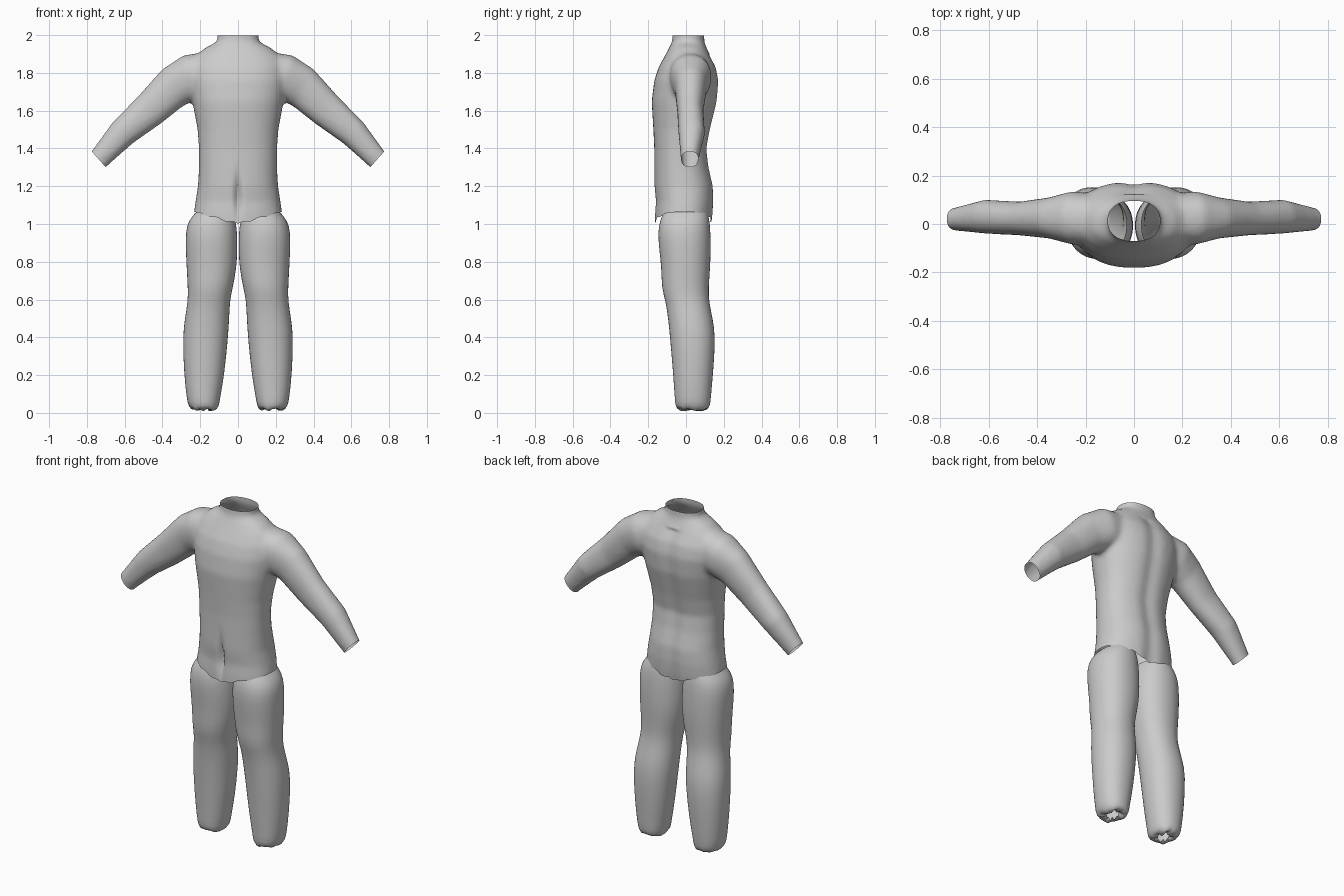
import bpy, bmesh, math, random
from mathutils import Vector

random.seed(4)
if "Cube" in bpy.data.objects:
    bpy.data.objects.remove(bpy.data.objects["Cube"])

fabric = bpy.data.materials.new("light grey fabric")
fabric.use_nodes = True
fabric.diffuse_color = (0.6, 0.6, 0.6, 1)
fabric.node_tree.nodes["Principled BSDF"].inputs["Base Color"].default_value = (0.6, 0.6, 0.6, 1)


def loft(bm, sections, sides=32, power=0.9, caps=True):
    """Skin rounded rings; each section is (x1, z1, x2, z2, y_front, y_back)."""
    rings = []
    for x1, z1, x2, z2, front, back in sections:
        ring = []
        for i in range(sides):
            t = 2 * math.pi * i / sides
            c = math.copysign(abs(math.cos(t)) ** power, math.cos(t))
            s = math.copysign(abs(math.sin(t)) ** power, math.sin(t))
            k = (c + 1) / 2
            y = (front + back) / 2 + s * (back - front) / 2
            ring.append(bm.verts.new((x1 + (x2 - x1) * k, y, z1 + (z2 - z1) * k)))
        rings.append(ring)
    for a, b in zip(rings, rings[1:]):
        for i in range(sides):
            j = (i + 1) % sides
            bm.faces.new((a[i], a[j], b[j], b[i]))
    if caps:
        bm.faces.new(rings[0])
        bm.faces.new(rings[-1])
    bmesh.ops.recalc_face_normals(bm, faces=bm.faces)
    return rings


def make_object(name, bm):
    mesh = bpy.data.meshes.new(name)
    bm.to_mesh(mesh)
    bm.free()
    mesh.materials.append(fabric)
    obj = bpy.data.objects.new(name, mesh)
    bpy.context.collection.objects.link(obj)
    return obj


def shade_smooth(obj):
    for p in obj.data.polygons:
        p.use_smooth = True


# Torso: height, half width, front, back
torso = [
    (0.94, 0.235, -0.165, 0.13), (1.05, 0.235, -0.165, 0.145),
    (1.12, 0.225, -0.16, 0.15), (1.2, 0.212, -0.168, 0.148),
    (1.3, 0.207, -0.168, 0.125), (1.4, 0.207, -0.168, 0.113),
    (1.5, 0.214, -0.173, 0.132), (1.65, 0.242, -0.182, 0.168),
    (1.76, 0.26, -0.168, 0.176), (1.83, 0.255, -0.145, 0.162),
    (1.89, 0.225, -0.112, 0.13), (1.935, 0.17, -0.088, 0.107),
    (1.965, 0.11, -0.073, 0.097), (2.04, 0.108, -0.07, 0.096),
]
# Sleeve: upper edge x z, lower edge x z, front, back
sleeve = [
    (0.12, 1.92, 0.1, 1.68, -0.09, 0.12),
    (0.29, 1.892, 0.22, 1.66, -0.085, 0.135),
    (0.4, 1.82, 0.29, 1.625, -0.06, 0.11),
    (0.53, 1.675, 0.41, 1.53, -0.047, 0.092),
    (0.665, 1.537, 0.56, 1.425, -0.04, 0.1),
    (0.775, 1.385, 0.7, 1.3, -0.027, 0.067),
    (0.81, 1.34, 0.735, 1.255, -0.025, 0.065),
]
bm = bmesh.new()
loft(bm, [(-w, z, w, z, f, b) for z, w, f, b in torso], 40, 0.88)
loft(bm, sleeve)
loft(bm, [(-a, za, -b, zb, f, k) for a, za, b, zb, f, k in sleeve])
body = make_object("bodysuit", bm)

# Fuse torso and sleeves into one smooth skin
remesh = body.modifiers.new("fuse", 'REMESH')
remesh.mode = 'VOXEL'
remesh.voxel_size = 0.014
smooth = body.modifiers.new("soften", 'SMOOTH')
smooth.factor = 0.5
smooth.iterations = 6
fused = bpy.data.meshes.new_from_object(body.evaluated_get(bpy.context.evaluated_depsgraph_get()))
body.modifiers.clear()

# Cut open the neck, cuff and curved hem on one half, then mirror it
bm = bmesh.new()
bm.from_mesh(fused)
cuts = [
    ((0, 0, 0), (-1, 0, 0)),
    ((0, 0, 1.998), (0, 0, 1)),
    ((0.772, 0, 1.382), (0.75, 0, -0.66)),
    ((0, 0, 1.0), (0.28, 0, -1)),
]
for point, normal in cuts:
    bmesh.ops.bisect_plane(bm, geom=bm.verts[:] + bm.edges[:] + bm.faces[:], dist=1e-5,
                           plane_co=point, plane_no=Vector(normal).normalized(), clear_outer=True)

# Spine groove, belly seam and uneven hem
for v in bm.verts:
    x, y, z = v.co
    dip = math.exp(-(x / 0.045) ** 2)
    if y > 0.05 and z < 1.9:
        v.co.y -= 0.012 * dip
    if y < -0.05 and z < 1.4:
        v.co.y += 0.03 * math.exp(-(x / 0.015) ** 2) * math.exp(-((z - 1.15) / 0.1) ** 2)
    if z < 1.1 and x < 0.2:
        v.co.z += 0.006 * math.sin(x * 70) * (1.1 - z) / 0.1
old = body.data
body.data = fused
bm.to_mesh(fused)
bm.free()
bpy.data.meshes.remove(old)
fused.name = "bodysuit"
if not fused.materials:
    fused.materials.append(fabric)
mirror = body.modifiers.new("mirror", 'MIRROR')
mirror.use_clip = True
shade_smooth(body)

# Trouser leg: height, inner x, outer x, front, back
leg = [
    (1.06, 0.03, 0.225, -0.12, 0.115), (1.02, 0.012, 0.262, -0.138, 0.125),
    (0.96, 0.004, 0.278, -0.15, 0.13), (0.86, 0.002, 0.277, -0.142, 0.132),
    (0.76, 0.008, 0.272, -0.13, 0.128), (0.66, 0.028, 0.266, -0.13, 0.12),
    (0.59, 0.043, 0.266, -0.108, 0.122), (0.5, 0.046, 0.282, -0.095, 0.142),
    (0.4, 0.052, 0.294, -0.085, 0.158), (0.2, 0.072, 0.286, -0.068, 0.143),
    (0.08, 0.094, 0.272, -0.06, 0.132), (0.035, 0.1, 0.264, -0.057, 0.128),
    (0.012, 0.12, 0.238, -0.04, 0.11), (0.016, 0.15, 0.21, 0.0, 0.07),
]
for name, side in (("left_leg", 1), ("right_leg", -1)):
    bm = bmesh.new()
    rings = loft(bm, [(side * a, z, side * b, z, f, k) for z, a, b, f, k in leg], 28, 0.92, caps=False)
    # Ragged ankle edge folded inward
    for v in rings[-2]:
        v.co.z += random.uniform(-0.012, 0.012)
    for v in rings[-1]:
        v.co.z += random.uniform(-0.008, 0.03)
    obj = make_object(name, bm)
    shade_smooth(obj)
    sub = obj.modifiers.new("round", 'SUBSURF')
    sub.levels = sub.render_levels = 1
